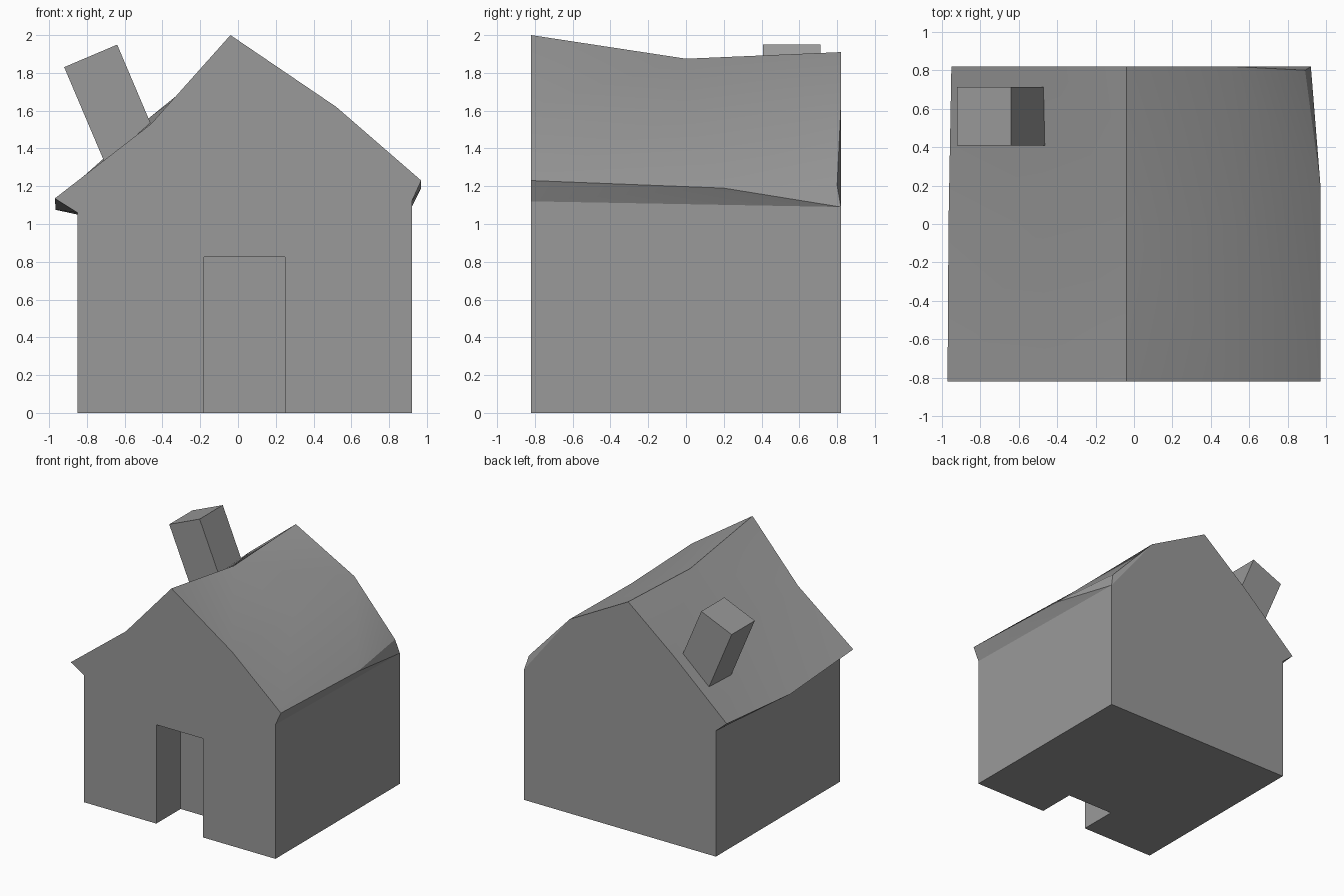
import bpy, bmesh, math
from mathutils import Matrix, Vector

default = bpy.data.objects.get("Cube")
if default:
    bpy.data.objects.remove(default, do_unlink=True)

# Single plain material
grey = bpy.data.materials.new("plain grey")
grey.use_nodes = True
colour = (0.32, 0.32, 0.32, 1)
grey.diffuse_color = colour
grey.node_tree.nodes["Principled BSDF"].inputs["Base Color"].default_value = colour


def finish(name, bm):
    bmesh.ops.recalc_face_normals(bm, faces=bm.faces)
    mesh = bpy.data.meshes.new(name)
    bm.to_mesh(mesh)
    bm.free()
    mesh.materials.append(grey)
    obj = bpy.data.objects.new(name, mesh)
    bpy.context.collection.objects.link(obj)
    return obj


def box(name, size, matrix):
    bm = bmesh.new()
    bmesh.ops.create_cube(bm, size=1, matrix=matrix @ Matrix.Diagonal((*size, 1)))
    return finish(name, bm)


def select_only(obj):
    bpy.ops.object.select_all(action='DESELECT')
    obj.select_set(True)
    bpy.context.view_layer.objects.active = obj


# House: crooked gable profiles at front, middle and back
HALF = 0.82
LEFT, RIGHT = -0.85, 0.92
bm = bmesh.new()


def row(points, y):
    return [bm.verts.new((x, y, z)) for x, z in points]


# roof rows run eave, slope bend, ridge, slope bend, eave
front = row([(-0.97, 1.135), (-0.46, 1.53), (-0.04, 2.0), (0.52, 1.62), (0.97, 1.23)], -HALF)
middle = row([(-0.965, 1.075), (-0.47, 1.5), (-0.04, 1.875), (0.51, 1.6), (0.97, 1.19)], 0)
back = row([(-0.95, 1.135), (-0.46, 1.57), (-0.04, 1.91), (0.5, 1.62), (0.89, 1.205)], HALF)
middle[-1].co.y = 0.2
back[-1].co.y = 0.8

# wall corners: base left, top left, top right, base right
wall_f = row([(LEFT, 0), (LEFT, 1.06), (RIGHT, 1.12), (RIGHT, 0)], -HALF)
wall_b = row([(LEFT, 0), (LEFT, 1.05), (RIGHT, 1.09), (RIGHT, 0)], HALF)

# roof slopes
for a, b in ((front, middle), (middle, back)):
    for i in range(4):
        bm.faces.new((a[i], a[i + 1], b[i + 1], b[i]))

# undersides of the eaves
for w, e in ((1, 0), (2, 4)):
    bm.faces.new((wall_f[w], front[e], middle[e]))
    bm.faces.new((wall_f[w], middle[e], wall_b[w]))
    bm.faces.new((wall_b[w], middle[e], back[e]))

# gables, side walls and base
bm.faces.new(wall_f[:2] + front + wall_f[2:])
bm.faces.new(wall_b[:2] + back[:4] + wall_b[2:])
bm.faces.new((back[3], back[4], wall_b[2]))
for a, b in ((0, 1), (2, 3), (3, 0)):
    bm.faces.new((wall_f[a], wall_f[b], wall_b[b], wall_b[a]))
bmesh.ops.triangulate(bm, faces=[f for f in bm.faces if len(f.verts) == 4 and f.calc_center_median().z > 1.1])
house = finish("house", bm)

# Doorway recess, open at the floor
cutter = box("doorway_cutter", (0.43, 0.64, 1.65), Matrix.Translation((0.035, -HALF, 0)))
cutter.hide_render = True
select_only(house)
cut = house.modifiers.new("doorway", 'BOOLEAN')
cut.operation = 'DIFFERENCE'
cut.solver = 'EXACT'
cut.object = cutter
bpy.ops.object.modifier_apply(modifier=cut.name)
bpy.data.objects.remove(cutter, do_unlink=True)
bpy.ops.object.shade_smooth_by_angle(angle=math.radians(20))

# Leaning chimney, sunk into the roof
length = 0.6
lean = Matrix.Rotation(math.radians(-23), 4, 'Y')
top = Matrix.Translation((-0.78, 0.56, 1.89))
box("chimney", (0.305, 0.305, length), top @ lean @ Matrix.Translation(Vector((0, 0, -length / 2))))
